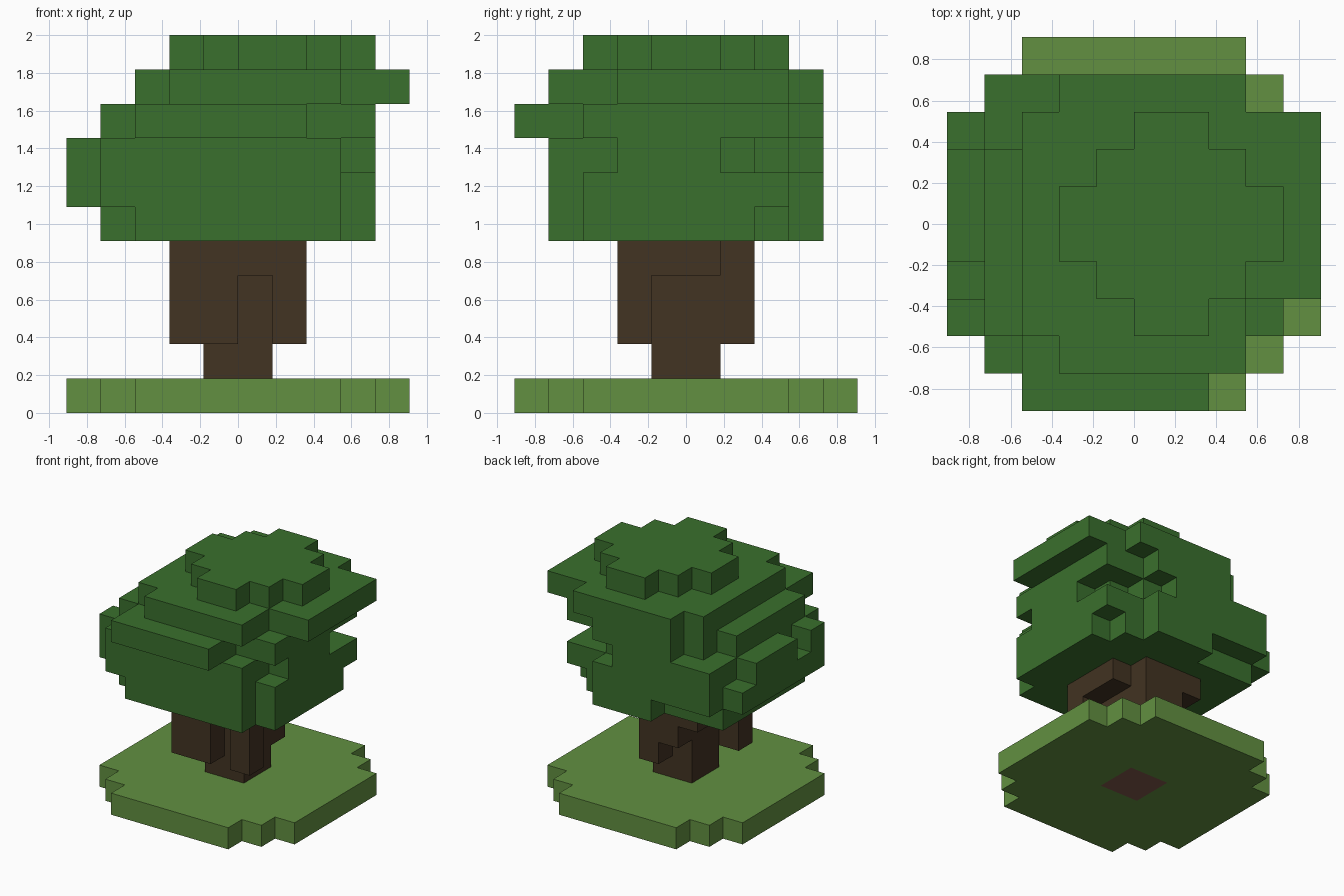
import bpy
import bmesh
from itertools import product
from math import radians
from mathutils import Vector

UNIT = 2 / 11          # edge of one cube; the model is eleven cubes tall

if "Cube" in bpy.data.objects:
    bpy.data.objects.remove(bpy.data.objects["Cube"], do_unlink=True)


def material(name, hex_code):
    """Flat material from a hex colour, converted to linear values."""
    srgb = [int(hex_code[i:i + 2], 16) / 255 for i in (0, 2, 4)]
    linear = [((c + 0.055) / 1.055) ** 2.4 for c in srgb]
    mat = bpy.data.materials.new(name)
    mat.use_nodes = True
    mat.diffuse_color = (*linear, 1)
    shader = mat.node_tree.nodes["Principled BSDF"]
    shader.inputs["Base Color"].default_value = (*linear, 1)
    shader.inputs["Roughness"].default_value = 0.9
    return mat


def box(x0, x1, y0, y1, z0, z1):
    """Set of cube cells filling a block, in cube units."""
    return set(product(range(x0, x1), range(y0, y1), range(z0, z1)))


def tier(level, *bands):
    """One horizontal slice made of bands (y0, y1, x0, x1)."""
    cells = set()
    for y0, y1, x0, x1 in bands:
        cells |= box(x0, x1, y0, y1, level, level + 1)
    return cells


def build(name, cells, solid, mat):
    """Mesh the outer skin of the cells, leaving out faces hidden by neighbours."""
    bm = bmesh.new()
    verts = {}

    def corner(p):
        key = tuple(p)
        if key not in verts:
            verts[key] = bm.verts.new(Vector(key) * UNIT)
        return verts[key]

    for cell in sorted(cells):
        for axis, side in product(range(3), (0, 1)):
            beside = list(cell)
            beside[axis] += 2 * side - 1
            if tuple(beside) in solid:
                continue
            u, v = (axis + 1) % 3, (axis + 2) % 3
            ring = []
            for du, dv in ((0, 0), (1, 0), (1, 1), (0, 1)):
                p = list(cell)
                p[axis] += side
                p[u] += du
                p[v] += dv
                ring.append(corner(p))
            bm.faces.new(ring if side else ring[::-1])
    # Merge coplanar squares into clean flat panels
    bmesh.ops.dissolve_limit(bm, angle_limit=radians(1),
                             verts=bm.verts[:], edges=bm.edges[:])
    mesh = bpy.data.meshes.new(name)
    bm.to_mesh(mesh)
    bm.free()
    mesh.materials.append(mat)
    obj = bpy.data.objects.new(name, mesh)
    bpy.context.collection.objects.link(obj)
    return obj


# Grass base: stepped round slab with the root set into its middle
root = box(-1, 1, -1, 1, 0, 1)
grass = tier(0, (-5, 5, -3, 3), (-4, 4, -4, 4), (-3, 3, -5, 5)) - root

# Trunk: square core, flaring crown with one open corner, uneven buttresses
trunk = box(-1, 1, -1, 1, 1, 5)
trunk |= box(-2, 2, -2, 2, 4, 5) - box(1, 2, 1, 2, 4, 5)
trunk |= box(-2, 0, -2, -1, 2, 4) | box(1, 2, -2, -1, 2, 4)
trunk |= box(0, 1, 1, 2, 2, 4) | box(-1, 0, 1, 2, 3, 4)

# Foliage: tiers from the underside to the crown
foliage = tier(5, (-4, -3, -3, 3), (-3, 2, -4, 4), (2, 3, -4, 3), (3, 4, -1, 2))
foliage |= tier(6, (-4, -3, -4, 3), (-3, 3, -5, 4), (3, 4, -4, 2))
foliage |= tier(7, (-4, -3, -4, 3), (-3, -2, -5, 3), (-2, -1, -4, 4),
                (-1, 1, -5, 4), (1, 2, -5, 3), (2, 3, -4, 2), (3, 4, -4, 1))
foliage |= tier(8, (-5, -3, -3, 2), (-3, 2, -4, 4), (2, 3, -3, 4), (3, 4, -2, 2))
foliage |= tier(9, (-4, -3, -2, 3), (-3, -2, -3, 3), (-2, 3, -3, 5), (3, 4, -2, 3))
foliage |= tier(10, (-3, 3, 0, 2), (-2, 2, -1, 3), (-1, 1, -2, 4))

solid = root | grass | trunk | foliage
build("grass_base", grass, solid, material("grass green", "629041"))
build("root_patch", root, solid, material("root brown", "80594A"))
build("trunk", trunk, solid, material("bark brown", "423322"))
build("foliage", foliage, solid, material("leaf green", "3A702D"))
